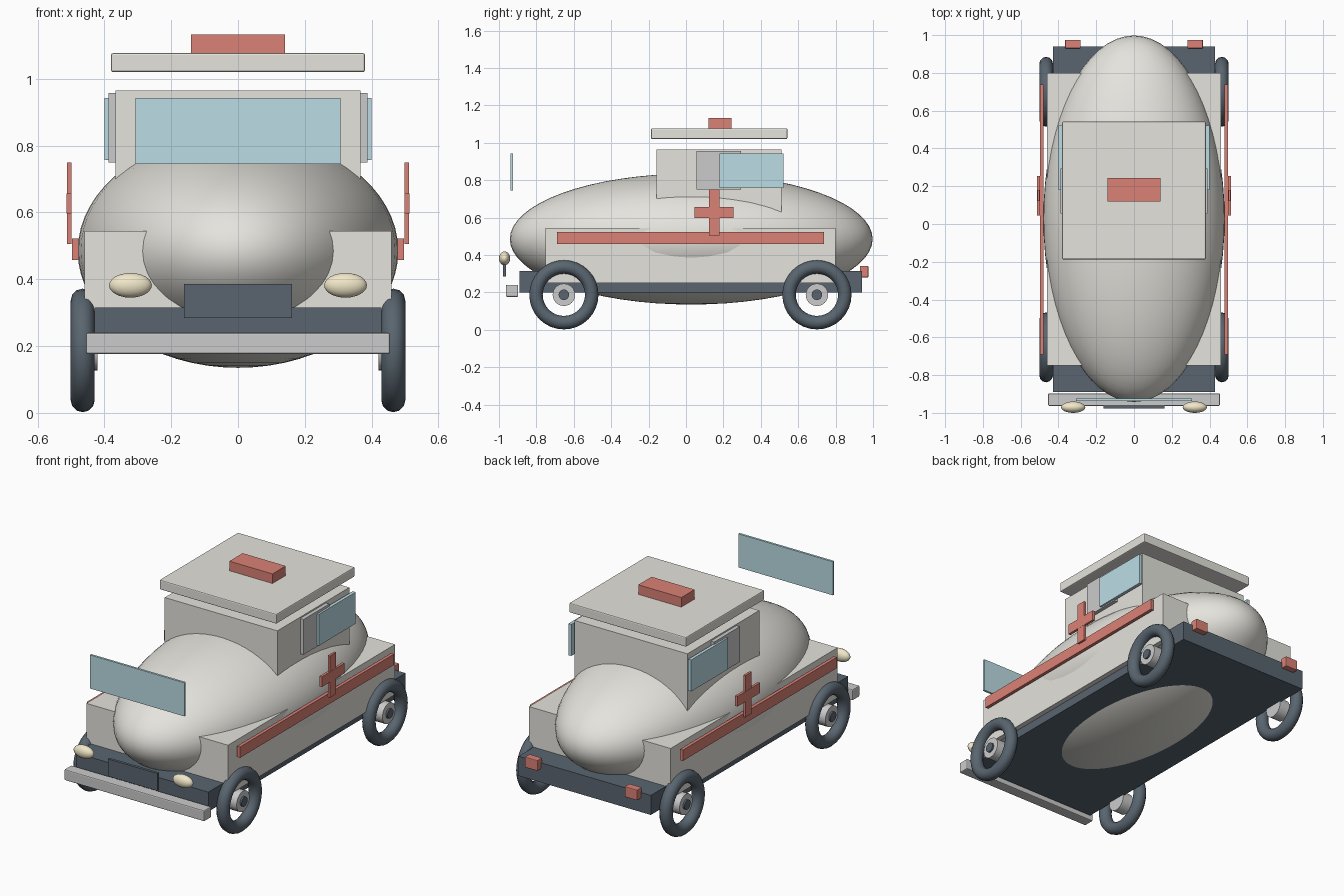
import bpy
from math import pi, radians
from mathutils import Matrix

if "Cube" in bpy.data.objects:
    bpy.data.objects.remove(bpy.data.objects["Cube"])


def material(name, rgb):
    m = bpy.data.materials.new(name)
    m.diffuse_color = (*rgb, 1)
    m.use_nodes = True
    m.node_tree.nodes["Principled BSDF"].inputs["Base Color"].default_value = m.diffuse_color
    return m


CREAM = material("cream_paint", (0.78, 0.77, 0.72))
RED = material("red_paint", (0.70, 0.22, 0.18))
GLASS = material("blue_glass", (0.50, 0.72, 0.78))
DARK = material("dark_rubber", (0.10, 0.13, 0.16))
LAMP = material("lamp_glass", (0.88, 0.80, 0.58))


def finish(name, mat, smooth=False):
    ob = bpy.context.object
    ob.name = name
    if mat:
        ob.data.materials.append(mat)
    if smooth:
        bpy.ops.object.shade_smooth_by_angle(angle=radians(40))
    return ob


def box(name, x, y, z, mat=None, bevel=0.0):
    """Box from (min, max) ranges on each axis."""
    bpy.ops.mesh.primitive_cube_add(size=1)
    ob = bpy.context.object
    mid = [(a + b) / 2 for a, b in (x, y, z)]
    size = [b - a for a, b in (x, y, z)]
    ob.data.transform(Matrix.Diagonal((*size, 1)))
    ob.location = mid
    finish(name, mat)
    if bevel:
        mod = ob.modifiers.new("soft_edges", "BEVEL")
        mod.width = bevel
        mod.segments = 2
    return ob


def side_box(name, s, x, y, z, mat=None, bevel=0.0):
    """Box mirrored to side s (+1 right, -1 left)."""
    return box(name, tuple(sorted((s * x[0], s * x[1]))), y, z, mat, bevel)


def ellipsoid(name, loc, radii, mat, segments=32, rings=16):
    bpy.ops.mesh.primitive_uv_sphere_add(segments=segments, ring_count=rings, location=loc)
    bpy.context.object.data.transform(Matrix.Diagonal((*radii, 1)))
    return finish(name, mat, True)


def disc(name, x, y, z, radius, depth, mat=None):
    bpy.ops.mesh.primitive_cylinder_add(vertices=24, radius=radius, depth=depth,
                                        location=(x, y, z), rotation=(0, pi / 2, 0))
    return finish(name, mat, True)


# Main body
ellipsoid("body_shell", (0, 0.028, 0.485), (0.48, 0.97, 0.35), CREAM, 64, 32)
box("lower_body", (-0.46, 0.46), (-0.75, 0.80), (0.25, 0.545), CREAM)
box("chassis", (-0.43, 0.43), (-0.89, 0.94), (0.20, 0.315), DARK)

# Cabin, raised roof and beacon
box("cabin", (-0.366, 0.366), (-0.157, 0.51), (0.60, 0.965), CREAM)
box("roof", (-0.38, 0.38), (-0.187, 0.542), (1.02, 1.077), CREAM, 0.006)
box("roof_beacon", (-0.14, 0.14), (0.12, 0.243), (1.077, 1.133), RED)

# Front details
box("windscreen", (-0.307, 0.307), (-0.937, -0.924), (0.745, 0.942), GLASS)
box("grille", (-0.161, 0.161), (-0.978, -0.962), (0.284, 0.386), DARK)
box("bumper", (-0.455, 0.455), (-0.963, -0.897), (0.176, 0.24), None, 0.006)

for s, side in ((1, "right"), (-1, "left")):
    # Lamps
    ellipsoid(f"{side}_headlight", (s * 0.322, -0.97, 0.382), (0.064, 0.03, 0.037), LAMP, 24, 12)
    side_box(f"{side}_tail_light", s, (0.283, 0.365), (0.93, 0.975), (0.28, 0.342), RED, 0.004)

    # Door panel and side window
    side_box(f"{side}_door_panel", s, (0.36, 0.388), (0.055, 0.293), (0.75, 0.957))
    side_box(f"{side}_window", s, (0.38, 0.399), (0.18, 0.522), (0.757, 0.942), GLASS)

    # Stripe and cross
    side_box(f"{side}_stripe", s, (0.478, 0.497), (-0.69, 0.738), (0.458, 0.522), RED)
    side_box(f"{side}_cross_upright", s, (0.499, 0.512), (0.122, 0.18), (0.505, 0.75), RED)
    side_box(f"{side}_cross_bar", s, (0.498, 0.513), (0.045, 0.255), (0.597, 0.657), RED)

    # Wheels
    for y, end in ((-0.653, "front"), (0.70, "rear")):
        z = 0.187
        bpy.ops.mesh.primitive_torus_add(major_segments=32, minor_segments=12,
                                         major_radius=0.149, minor_radius=0.036,
                                         location=(s * 0.465, y, z), rotation=(0, pi / 2, 0))
        finish(f"{side}_{end}_tyre", DARK, True)
        disc(f"{side}_{end}_hub", s * 0.455, y, z, 0.06, 0.07)
        disc(f"{side}_{end}_hub_cap", s * 0.485, y, z, 0.028, 0.03, DARK)
